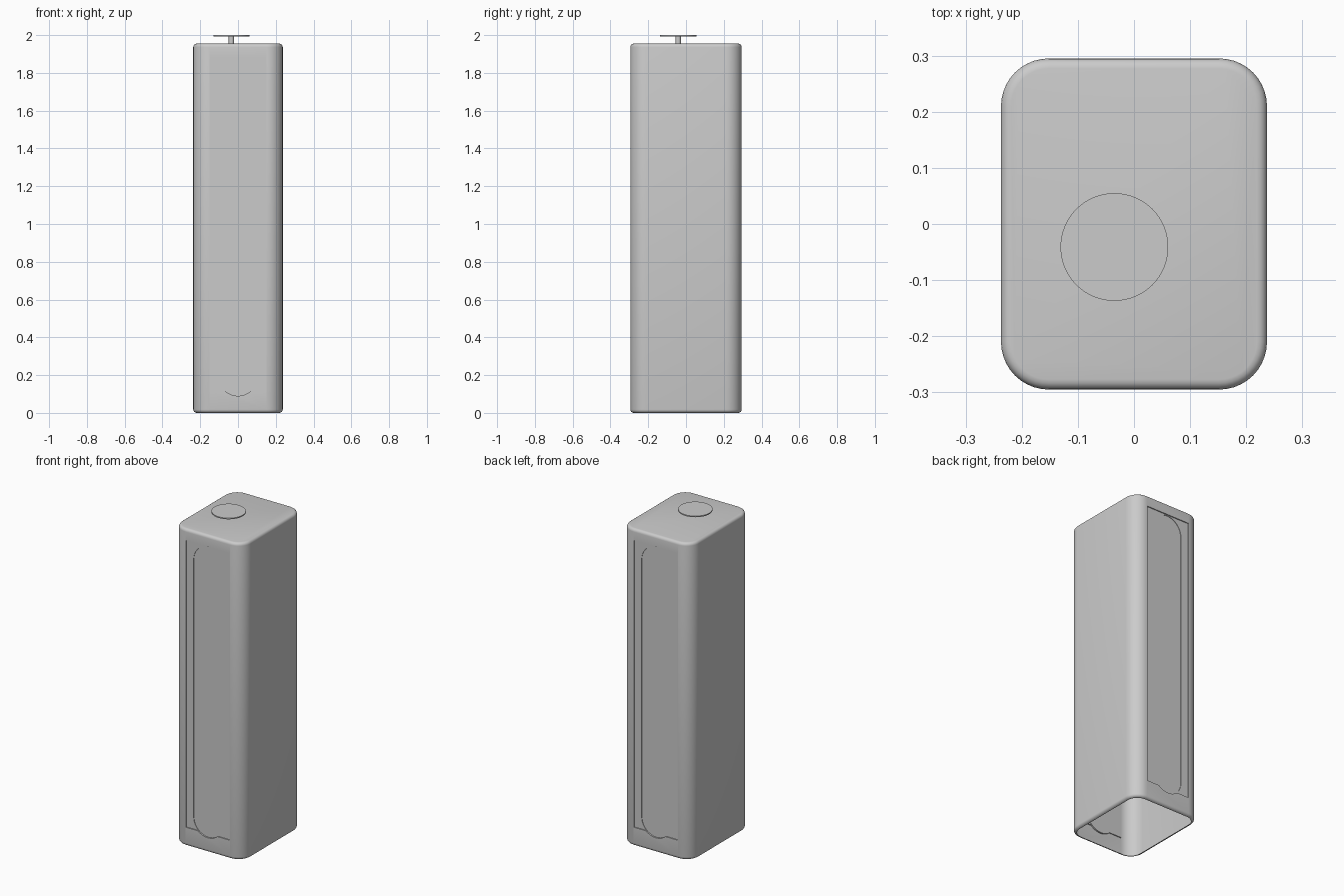
import bpy, bmesh, math
from mathutils import Matrix

old = bpy.data.objects.get("Cube")
if old:
    bpy.data.objects.remove(old)

grey = bpy.data.materials.new("plain_grey")
grey.use_nodes = True
colour = (0.6, 0.6, 0.6, 1)
grey.diffuse_color = colour
grey.node_tree.nodes["Principled BSDF"].inputs["Base Color"].default_value = colour


def finish(bm, name):
    mesh = bpy.data.meshes.new(name)
    bmesh.ops.recalc_face_normals(bm, faces=bm.faces)
    bm.to_mesh(mesh)
    bm.free()
    obj = bpy.data.objects.new(name, mesh)
    bpy.context.collection.objects.link(obj)
    mesh.materials.append(grey)
    return obj


def select_only(obj):
    bpy.ops.object.select_all(action='DESELECT')
    obj.select_set(True)
    bpy.context.view_layer.objects.active = obj


def smooth(obj):
    select_only(obj)
    bpy.ops.object.shade_smooth_by_angle(angle=math.radians(35))


def box(name, size, centre):
    bm = bmesh.new()
    bmesh.ops.create_cube(bm, size=1, matrix=Matrix.Translation(centre) @ Matrix.Diagonal((*size, 1)))
    return finish(bm, name)


def cylinder(name, radius, depth, centre, sides=64):
    bm = bmesh.new()
    bmesh.ops.create_cone(bm, cap_ends=True, segments=sides, radius1=radius, radius2=radius,
                          depth=depth, matrix=Matrix.Translation(centre))
    obj = finish(bm, name)
    smooth(obj)
    return obj


def slot(name, radius, low, high, centre_y, depth):
    # upright slot with round ends, extruded along y
    bm = bmesh.new()
    verts = []
    for centre_z, start in ((high, 0), (low, math.pi)):
        for i in range(25):
            a = start + math.pi * i / 24
            verts.append(bm.verts.new((radius * math.cos(a), centre_y - depth / 2,
                                       centre_z + radius * math.sin(a))))
    face = bm.faces.new(verts)
    new = bmesh.ops.extrude_face_region(bm, geom=[face])["geom"]
    bmesh.ops.translate(bm, vec=(0, depth, 0), verts=[v for v in new if isinstance(v, bmesh.types.BMVert)])
    return finish(bm, name)


# Body: tall box with round upright corners and softened rims
HX, HY, TOP = 0.237, 0.295, 1.955
body = box("body", (2 * HX, 2 * HY, TOP), (0, 0, TOP / 2))
bm = bmesh.new()
bm.from_mesh(body.data)
upright = [e for e in bm.edges if abs(e.verts[0].co.z - e.verts[1].co.z) > 1]
bmesh.ops.bevel(bm, geom=upright, offset=0.085, segments=10, profile=0.5, affect='EDGES')
rims = [e for e in bm.edges if abs(e.verts[0].co.z - e.verts[1].co.z) < 0.01]
bmesh.ops.bevel(bm, geom=rims, offset=0.018, segments=4, profile=0.5, affect='EDGES')
bm.to_mesh(body.data)
bm.free()

# Shallow panel and slot recesses on front and back
cutters = []
for side, word in ((-1, "front"), (1, "back")):
    y = side * HY
    cutters.append(box(word + "_panel_cutter", (0.3, 0.012, 1.77), (0, y, 1.0)))
    cutters.append(slot(word + "_slot_cutter", 0.1, 0.19, 1.78, y, 0.018))
for cutter in cutters:
    select_only(body)
    mod = body.modifiers.new("recess", 'BOOLEAN')
    mod.operation = 'DIFFERENCE'
    mod.solver = 'EXACT'
    mod.object = cutter
    bpy.ops.object.modifier_apply(modifier=mod.name)
for cutter in cutters:
    bpy.data.objects.remove(cutter)

# Open underside
bm = bmesh.new()
bm.from_mesh(body.data)
floor = [f for f in bm.faces if f.normal.z < -0.99 and f.calc_center_median().z < 0.005]
bmesh.ops.delete(bm, geom=floor, context='FACES')
bm.to_mesh(body.data)
bm.free()
smooth(body)

# Button: thin disc on a short stem
cylinder("button_stem", 0.014, 0.045, (-0.035, -0.041, 1.973), 32)
cylinder("button_disc", 0.096, 0.007, (-0.035, -0.041, 1.9965))
